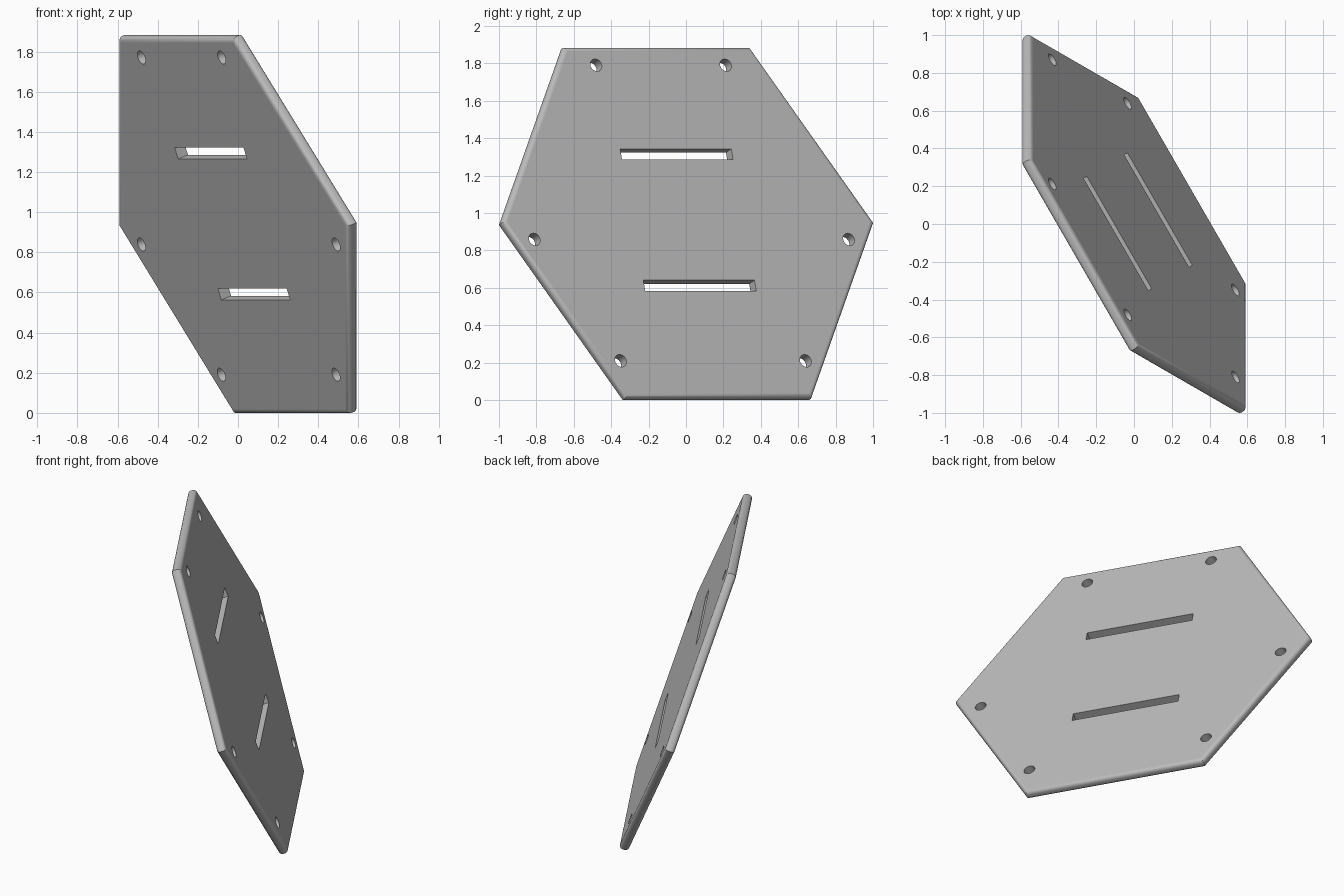
import bpy, bmesh, math
from mathutils import Matrix, Vector

default = bpy.data.objects.get("Cube")
if default:
    bpy.data.objects.remove(default, do_unlink=True)

RADIUS = 1.1486      # hexagon corner radius
HALF = 0.03          # half thickness
FILLET = 0.024       # rim rounding
STEPS = 6
LEAN = math.asin(1 / 3)

# Plate axes: along the horizontal edge, up the slope, and the face normal
u = Vector((-0.5, math.sqrt(0.75), 0))
n = Vector((math.cos(LEAN) * math.sqrt(0.75), math.cos(LEAN) / 2, math.sin(LEAN)))
v = n.cross(u)
pose = Matrix.Translation((0, 0, 0.9412)) @ Matrix((u, v, n)).transposed().to_4x4()


def make_object(name, bm):
    bmesh.ops.recalc_face_normals(bm, faces=bm.faces[:])
    mesh = bpy.data.meshes.new(name)
    bm.to_mesh(mesh)
    bm.free()
    obj = bpy.data.objects.new(name, mesh)
    bpy.context.collection.objects.link(obj)
    return obj


# Hexagonal plate: stacked rings that follow a rounded rim with mitred corners
bm = bmesh.new()
quarter = [i * math.pi / 2 / STEPS for i in range(STEPS + 1)]
upper = [(FILLET * (1 - math.cos(a)), HALF - FILLET + FILLET * math.sin(a)) for a in quarter]
profile = [(d, -h) for d, h in reversed(upper)] + upper
rings = []
for inset, height in profile:
    r = RADIUS - inset / math.cos(math.pi / 6)
    rings.append([bm.verts.new((r * math.cos(k * math.pi / 3), r * math.sin(k * math.pi / 3), height))
                  for k in range(6)])
for low, high in zip(rings, rings[1:]):
    for k in range(6):
        j = (k + 1) % 6
        bm.faces.new((low[k], low[j], high[j], high[k]))
bm.faces.new(rings[0])
bm.faces.new(rings[-1])
plate = make_object("hexagonal_plate", bm)

# Cutters for six bolt holes and two slots
bm = bmesh.new()
for x, y in ((0.4, 0.89), (0.97, -0.098), (0.571, -0.786)):
    for side in (-1, 1):
        bmesh.ops.create_cone(bm, cap_ends=True, segments=32, radius1=0.035, radius2=0.035,
                              depth=0.3, matrix=Matrix.Translation((side * x, y, 0)))
for y in (0.385, -0.36):
    bmesh.ops.create_cube(bm, size=1, matrix=Matrix.Translation((0, y, 0))
                          @ Matrix.Diagonal((0.686, 0.061, 0.3, 1)))
cutter = make_object("hole_cutter", bm)
cutter.hide_render = True

cut = plate.modifiers.new("holes", 'BOOLEAN')
cut.operation = 'DIFFERENCE'
cut.solver = 'EXACT'
cut.object = cutter
bpy.context.view_layer.objects.active = plate
plate.select_set(True)
bpy.ops.object.modifier_apply(modifier=cut.name)
bpy.data.objects.remove(cutter, do_unlink=True)

# Smooth rim and hole walls, flat main faces
bpy.ops.object.shade_smooth_by_angle(angle=math.radians(30))
for face in plate.data.polygons:
    if abs(face.normal.z) > 0.999:
        face.use_smooth = False
plate.data.transform(pose)

# Plain grey material
grey = bpy.data.materials.new("light_grey")
grey.use_nodes = True
colour = (0.5, 0.5, 0.5, 1)
grey.diffuse_color = colour
grey.node_tree.nodes["Principled BSDF"].inputs["Base Color"].default_value = colour
plate.data.materials.clear()
plate.data.materials.append(grey)
